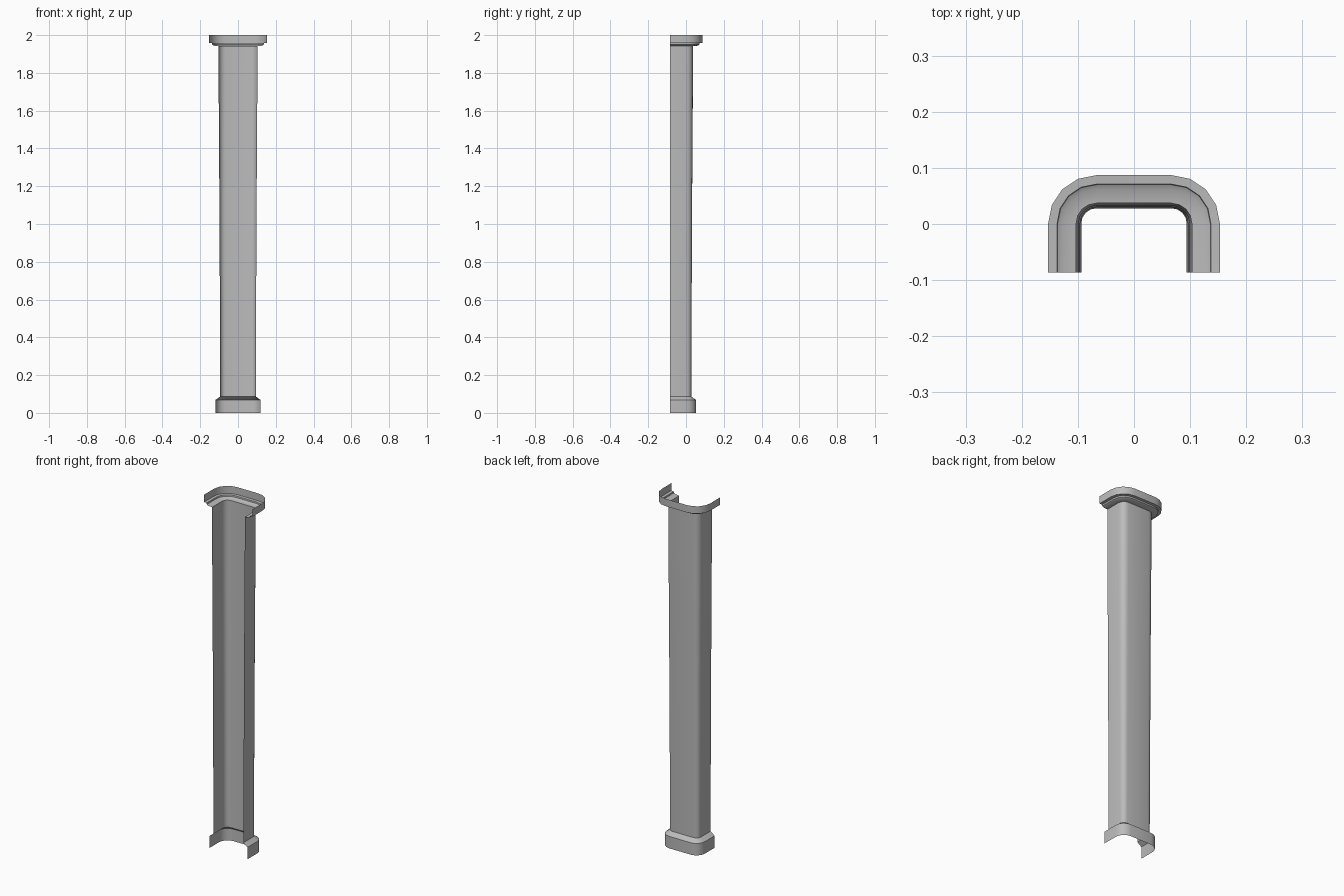
import bpy, bmesh
from math import cos, sin, pi

cube = bpy.data.objects.get("Cube")
if cube:
    bpy.data.objects.remove(cube, do_unlink=True)

stone = bpy.data.materials.new("grey_stone")
stone.use_nodes = True
GREY = (0.5, 0.5, 0.5, 1)
stone.diffuse_color = GREY
stone.node_tree.nodes["Principled BSDF"].inputs["Base Color"].default_value = GREY

CX, CY, FRONT = 0.067, 0.001, -0.086   # corner centre and open front edge
SEGMENTS = 4


def section(r):
    """U-shaped section, open to the front, with rounded back corners."""
    arc = [(CX + r * cos(a), CY + r * sin(a))
           for a in (i * pi / 2 / SEGMENTS for i in range(SEGMENTS + 1))]
    half = [(CX + r, FRONT)] + arc
    return half + [(-x, y) for x, y in reversed(half)]


def shell(name, profile):
    """Open sheet lofted through (height, corner radius) levels."""
    bm = bmesh.new()
    rows = [[bm.verts.new((x, y, z)) for x, y in section(r)] for z, r in profile]
    for low, high in zip(rows, rows[1:]):
        for i in range(len(low) - 1):
            bm.faces.new((low[i], low[i + 1], high[i + 1], high[i]))
    mesh = bpy.data.meshes.new(name)
    bm.to_mesh(mesh)
    bm.free()
    mesh.materials.append(stone)
    ob = bpy.data.objects.new(name, mesh)
    bpy.context.collection.objects.link(ob)
    bpy.ops.object.select_all(action='DESELECT')
    ob.select_set(True)
    bpy.context.view_layer.objects.active = ob
    bpy.ops.object.shade_smooth_by_angle(angle=pi / 6)


# Plinth with sloped shoulder
shell("base", [(0, 0.053), (0.068, 0.053), (0.087, 0.027)])
# Slightly flaring shaft
shell("shaft", [(0.087, 0.027), (0.6, 0.029), (1.2, 0.032), (1.8, 0.036), (1.942, 0.036)])
# Stepped capital
shell("capital", [(1.942, 0.036), (1.944, 0.06), (1.949, 0.069), (1.957, 0.07),
                  (1.958, 0.086), (2.0, 0.086)])
